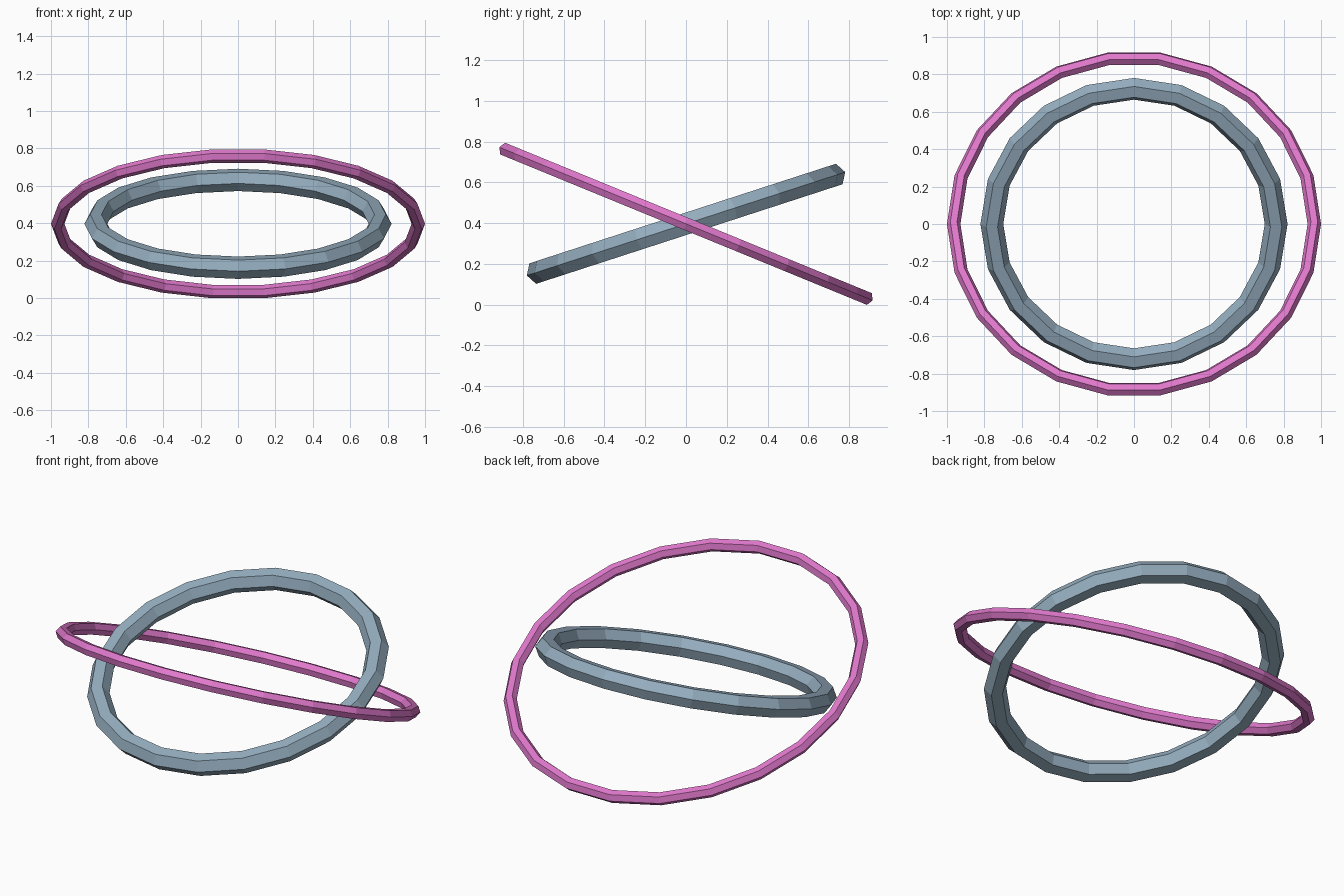
import bpy
import bmesh
from math import sin, cos, tau, radians

old = bpy.data.objects.get("Cube")
if old:
    bpy.data.objects.remove(old, do_unlink=True)


def make_material(name, color):
    mat = bpy.data.materials.new(name)
    mat.diffuse_color = color
    mat.use_nodes = True
    mat.node_tree.nodes["Principled BSDF"].inputs["Base Color"].default_value = color
    return mat


def make_ring(name, radius, tube, segments, tilt, mat, sides=6):
    """Flat-shaded hoop with a hexagonal section, tilted about the x axis."""
    bm = bmesh.new()
    loops = []
    for i in range(segments):
        a = tau * i / segments
        loop = []
        for j in range(sides):
            b = tau * j / sides
            r = radius + tube * cos(b)
            loop.append(bm.verts.new((r * cos(a), r * sin(a), tube * sin(b))))
        loops.append(loop)
    for i in range(segments):
        here, after = loops[i], loops[(i + 1) % segments]
        for j in range(sides):
            k = (j + 1) % sides
            bm.faces.new((here[j], after[j], after[k], here[k]))
    mesh = bpy.data.meshes.new(name)
    bm.to_mesh(mesh)
    bm.free()
    mesh.materials.append(mat)
    ring = bpy.data.objects.new(name, mesh)
    ring.location.z = 0.397
    ring.rotation_euler.x = radians(tilt)
    bpy.context.collection.objects.link(ring)
    return ring


pink = make_material("orchid pink", (0.74, 0.19, 0.60, 1))
steel = make_material("steel blue", (0.30, 0.42, 0.52, 1))

# Thin outer hoop, high at the front
make_ring("outer_ring", 0.964, 0.036, 22, -22.3, pink)
# Thicker inner hoop, high at the back
make_ring("inner_ring", 0.76, 0.061, 20, 18, steel)
